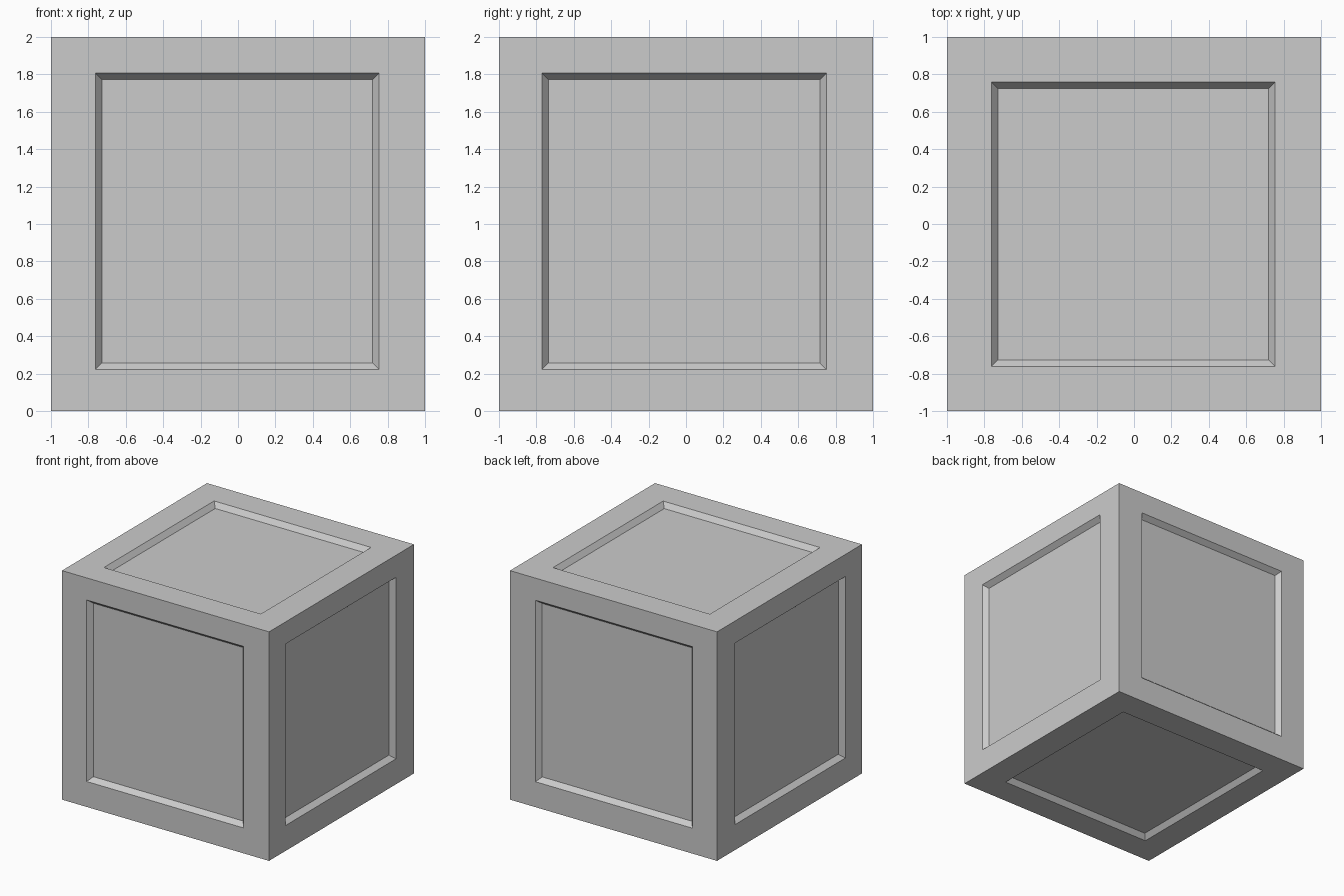
import bpy, bmesh

if "Cube" in bpy.data.objects:
    bpy.data.objects.remove(bpy.data.objects["Cube"])

BEVEL = 0.035   # width of the sloped panel edge
DEPTH = 0.043   # how far each panel is sunk

# Panel extents (a_min, a_max, b_min, b_max) for each pair of opposite faces,
# a and b being the two remaining axes in x, y, z order (cube centred on z = 1)
PANELS = {
    0: (-0.77, 0.751, -0.778, 0.807),     # left / right: y, z
    1: (-0.762, 0.754, -0.778, 0.807),    # front / back: x, z
    2: (-0.762, 0.754, -0.762, 0.759),    # bottom / top: x, y
}


def loop(bm, axis, level, a0, a1, b0, b1):
    """Rectangle of four vertices in the plane axis = level."""
    verts = []
    for a, b in ((a0, b0), (a1, b0), (a1, b1), (a0, b1)):
        co = [a, b]
        co.insert(axis, level)
        verts.append(bm.verts.new((co[0], co[1], co[2] + 1)))
    return verts


bm = bmesh.new()
for axis, (a0, a1, b0, b1) in PANELS.items():
    for side in (-1, 1):
        # cube edge, panel rim, sunken panel
        rings = [
            loop(bm, axis, side, -1, 1, -1, 1),
            loop(bm, axis, side, a0, a1, b0, b1),
            loop(bm, axis, side * (1 - DEPTH), a0 + BEVEL, a1 - BEVEL,
                 b0 + BEVEL, b1 - BEVEL),
        ]
        for outer, inner in zip(rings, rings[1:]):
            for i in range(4):
                j = (i + 1) % 4
                bm.faces.new((outer[i], outer[j], inner[j], inner[i]))
        bm.faces.new(rings[-1])

# Weld the six sides into one closed crate
bmesh.ops.remove_doubles(bm, verts=bm.verts[:], dist=0.001)
bmesh.ops.recalc_face_normals(bm, faces=bm.faces[:])
mesh = bpy.data.meshes.new("panelled_crate")
bm.to_mesh(mesh)
bm.free()
bpy.context.collection.objects.link(bpy.data.objects.new("panelled_crate", mesh))
